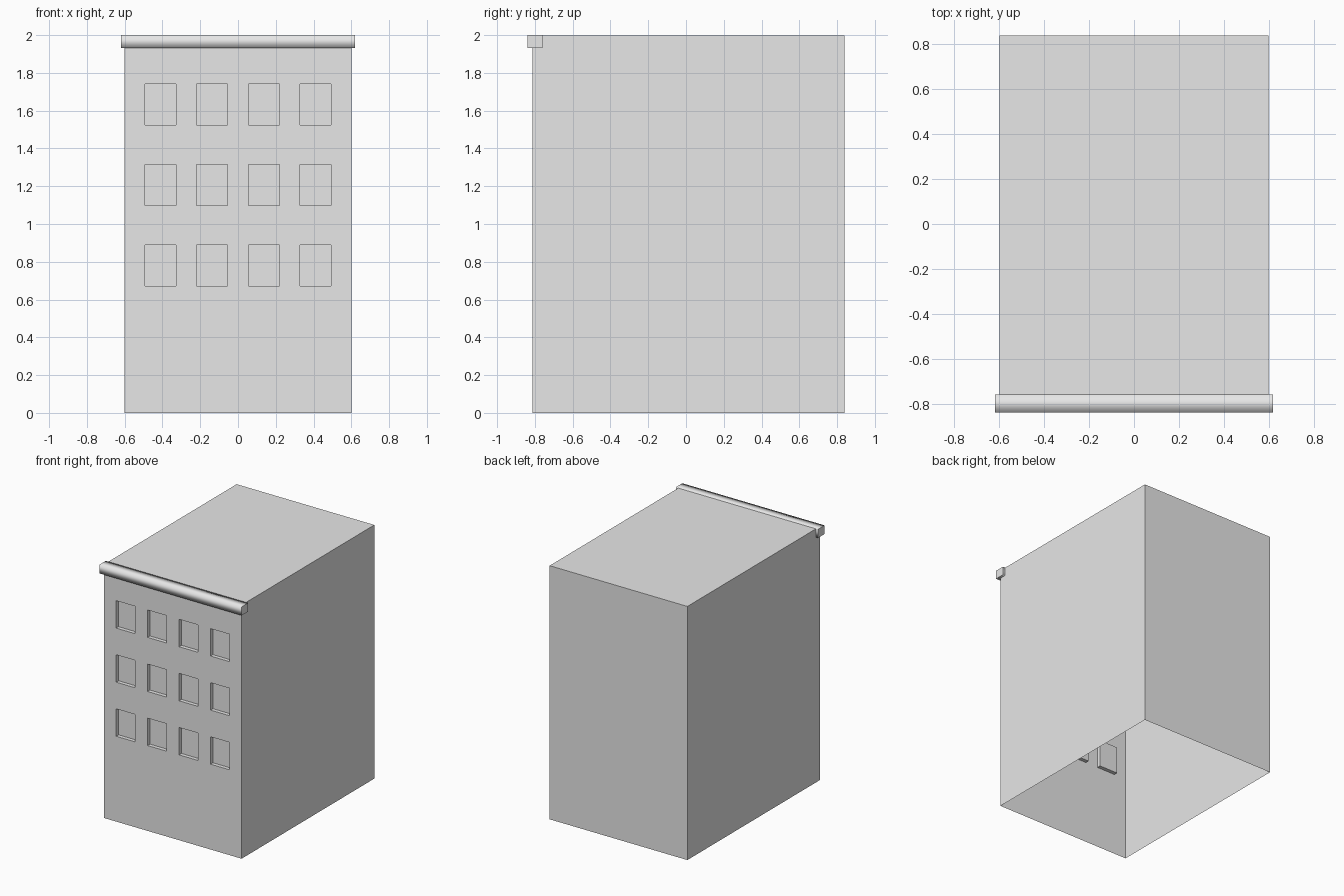
import bpy, bmesh
from mathutils import Matrix, Vector

if "Cube" in bpy.data.objects:
    bpy.data.objects.remove(bpy.data.objects["Cube"])

grey = bpy.data.materials.new("light_grey")
grey.diffuse_color = (0.8, 0.8, 0.8, 1)
grey.use_nodes = True
grey.node_tree.nodes["Principled BSDF"].inputs["Base Color"].default_value = grey.diffuse_color


def box(x0, x1, y0, y1, z0, z1):
    bm = bmesh.new()
    m = Matrix.Translation(((x0 + x1) / 2, (y0 + y1) / 2, (z0 + z1) / 2))
    m = m @ Matrix.Diagonal((x1 - x0, y1 - y0, z1 - z0, 1))
    bmesh.ops.create_cube(bm, size=1, matrix=m)
    bm.normal_update()
    return bm


def finish(bm, name):
    me = bpy.data.meshes.new(name)
    bm.to_mesh(me)
    bm.free()
    me.materials.append(grey)
    ob = bpy.data.objects.new(name, me)
    bpy.context.collection.objects.link(ob)
    return ob


# Building shell, open underneath
FRONT, DEPTH = -0.812, 0.03
WIN_X, WIN_Z = (-0.411, -0.137, 0.137, 0.411), (0.78, 1.206, 1.632)
HALF_W, HALF_H = 0.082, 0.108
bm = box(-0.6, 0.6, FRONT, 0.84, 0, 1.998)
bmesh.ops.delete(bm, geom=[f for f in bm.faces if f.normal.z < -0.9], context='FACES')

# Slice the front wall into a grid along the window edges
cuts = [((x + s * HALF_W, 0, 0), (1, 0, 0)) for x in WIN_X for s in (-1, 1)]
cuts += [((0, 0, z + s * HALF_H), (0, 0, 1)) for z in WIN_Z for s in (-1, 1)]
for co, no in cuts:
    bm.normal_update()
    faces = [f for f in bm.faces if f.normal.y < -0.9]
    geom = set(faces)
    for f in faces:
        geom.update(f.edges)
        geom.update(f.verts)
    bmesh.ops.bisect_plane(bm, geom=list(geom), plane_co=co, plane_no=no)

# Push the window cells inwards
bm.normal_update()


def is_window(f):
    c = f.calc_center_median()
    return (f.normal.y < -0.9
            and any(abs(c.x - x) < 0.01 for x in WIN_X)
            and any(abs(c.z - z) < 0.01 for z in WIN_Z))


for f in [f for f in bm.faces if is_window(f)]:
    pane = bmesh.ops.extrude_face_region(bm, geom=[f])["geom"]
    verts = [v for v in pane if isinstance(v, bmesh.types.BMVert)]
    bmesh.ops.translate(bm, verts=verts, vec=Vector((0, DEPTH, 0)))
    if f.is_valid:
        bmesh.ops.delete(bm, geom=[f], context='FACES_ONLY')
finish(bm, "building_shell")

# Cornice along the top of the front, softly shaded between its long faces
bm = box(-0.62, 0.62, -0.84, -0.76, 1.932, 2.0)
for f in bm.faces:
    f.smooth = True
    if abs(f.normal.x) > 0.9:
        for e in f.edges:
            e.smooth = False
finish(bm, "cornice")
